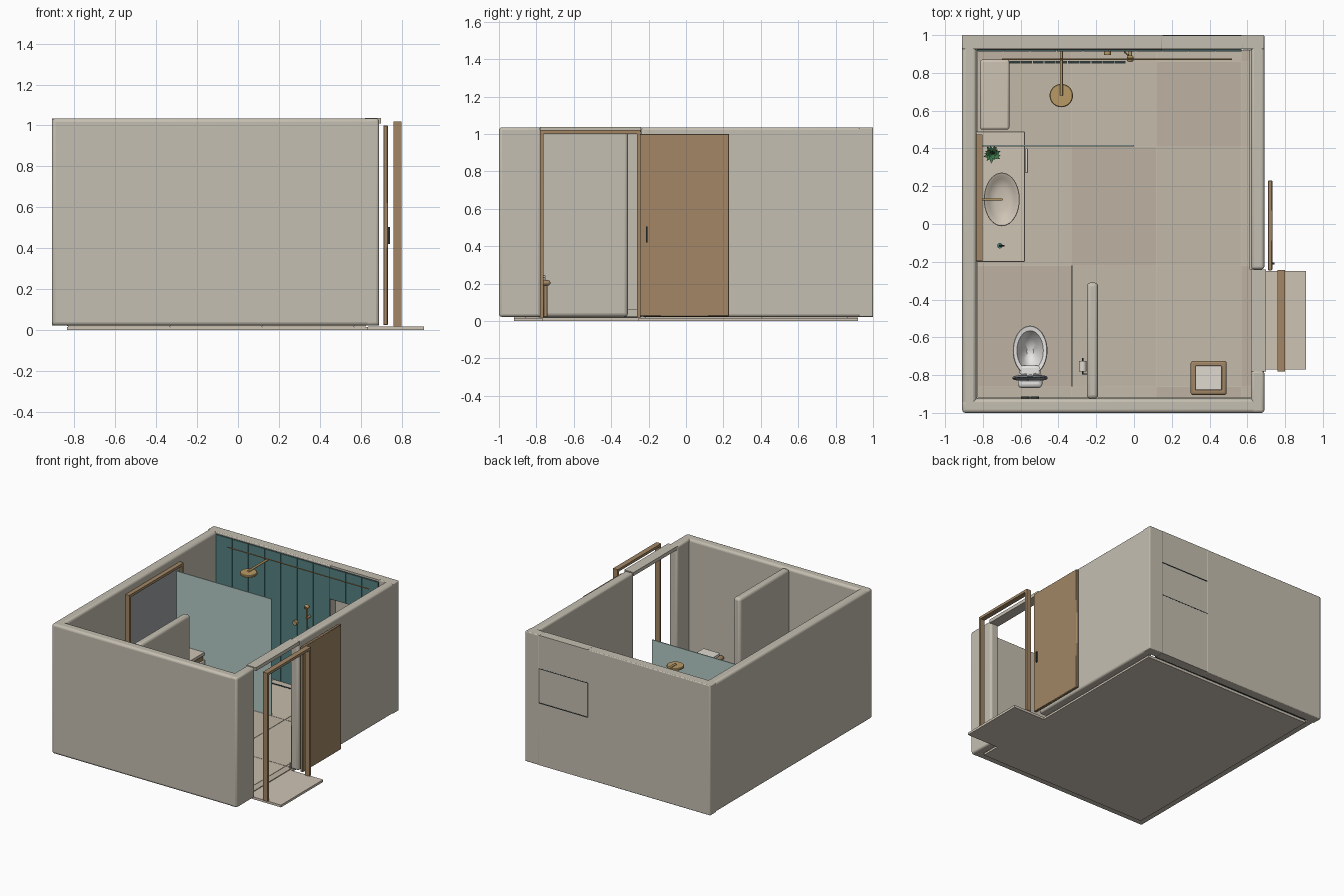
import bpy, bmesh, math, random
from mathutils import Vector, Matrix

random.seed(3)

def mat(name, c):
    m = bpy.data.materials.new(name)
    m.diffuse_color = (*c, 1)
    return m

WALL = mat("plaster", (0.56, 0.52, 0.44))
STONE = mat("stone", (0.62, 0.55, 0.46))
TILES = [mat("floor_tile_%d" % i, (0.54 + d, 0.48 + d, 0.39 + d)) for i, d in enumerate((0, 0.02, -0.03))]
TEAL = mat("teal_tile", (0.09, 0.22, 0.22))
WOOD = mat("wood", (0.36, 0.24, 0.13))
BRASS = mat("brass", (0.48, 0.32, 0.13))
GLASS = mat("glass", (0.45, 0.60, 0.57))
DARK = mat("dark_metal", (0.03, 0.04, 0.04))
WHITE = mat("ceramic", (0.8, 0.79, 0.77))
MIRROR = mat("mirror", (0.35, 0.37, 0.39))
GREEN = mat("leaf", (0.05, 0.18, 0.07))
CREAM = mat("cloth", (0.74, 0.69, 0.62))

def add(name, bm, m):
    bmesh.ops.recalc_face_normals(bm, faces=bm.faces)
    me = bpy.data.meshes.new(name)
    bm.to_mesh(me)
    bm.free()
    o = bpy.data.objects.new(name, me)
    bpy.context.collection.objects.link(o)
    me.materials.append(m)
    return o

def smooth(o):
    bpy.ops.object.select_all(action='DESELECT')
    o.select_set(True)
    bpy.context.view_layer.objects.active = o
    bpy.ops.object.shade_smooth_by_angle(angle=math.radians(40))

def box(name, x, y, z, m, bevel=0, seg=3):
    """Box from (min, max) ranges, optionally rounded."""
    bm = bmesh.new()
    bmesh.ops.create_cube(bm, size=1)
    for v in bm.verts:
        v.co = [(r[0] + r[1]) / 2 + c * (r[1] - r[0]) for r, c in zip((x, y, z), v.co)]
    o = add(name, bm, m)
    if bevel:
        b = o.modifiers.new("round", 'BEVEL')
        b.width, b.segments = bevel, seg
        smooth(o)
    return o

def rod(name, a, b, r, m, n=16):
    a, b = Vector(a), Vector(b)
    d = b - a
    bm = bmesh.new()
    M = Matrix.Translation((a + b) / 2) @ d.to_track_quat('Z', 'Y').to_matrix().to_4x4()
    bmesh.ops.create_cone(bm, cap_ends=True, segments=n, radius1=r, radius2=r, depth=d.length, matrix=M)
    o = add(name, bm, m)
    smooth(o)
    return o

def loft(name, cx, rings, m, n=40):
    """Stack of ellipses (cy, z, rx, ry), capped at both ends."""
    bm = bmesh.new()
    rows = []
    for cy, z, rx, ry in rings:
        rows.append([bm.verts.new((cx + rx * math.cos(2 * math.pi * i / n),
                                   cy + ry * math.sin(2 * math.pi * i / n), z)) for i in range(n)])
    for p, q in zip(rows, rows[1:]):
        for i in range(n):
            j = (i + 1) % n
            bm.faces.new((p[i], p[j], q[j], q[i]))
    bm.faces.new(rows[0])
    bm.faces.new(rows[-1])
    o = add(name, bm, m)
    smooth(o)
    return o

# Floor slab, threshold and tiles
box("floor_slab", (-0.835, 0.635), (-0.92, 0.92), (0, 0.016), STONE)
box("threshold", (0.635, 0.91), (-0.77, -0.25), (0, 0.018), STONE)
xs = [-0.83, -0.33, 0.12, 0.57, 0.625]
ys = [-0.92, -0.86, -0.22, 0.41, 0.86, 0.92]
for i in range(4):
    for j in range(5):
        box("floor_tile", (xs[i], xs[i + 1] - 0.003), (ys[j], ys[j + 1] - 0.003),
            (0.014, 0.022), TILES[(i + 2 * j) % 3])

# Walls, with door gap on the right and window gap at the back
Z = (0.022, 1.035)
box("front_wall", (-0.91, 0.69), (-1, -0.925), Z, WALL, 0.018)
box("left_wall", (-0.91, -0.835), (-1, 1), Z, WALL, 0.018)
box("right_wall_front", (0.62, 0.69), (-1, -0.775), Z, WALL, 0.015)
box("right_wall_back", (0.62, 0.69), (-0.24, 1), Z, WALL, 0.015)
box("door_lintel", (0.62, 0.70), (-0.78, -0.24), (1.01, 1.037), WALL)
box("back_wall_left", (-0.91, 0.15), (0.925, 1), Z, WALL, 0.006)
box("back_wall_right", (0.57, 0.69), (0.925, 1), Z, WALL, 0.006)
box("wall_under_window", (0.148, 0.572), (0.927, 0.999), (0.022, 0.505), WALL)
box("wall_over_window", (0.148, 0.572), (0.927, 0.999), (0.775, 1.034), WALL)
box("window_pane", (0.15, 0.57), (0.985, 0.997), (0.505, 0.775), WALL)
for z in (0.503, 0.771):
    box("window_edge", (0.15, 0.57), (0.984, 1.0), (z, z + 0.006), DARK)
box("partition", (-0.25, -0.19), (-0.925, -0.31), Z, WALL, 0.02)

# Skirting
box("skirting_left", (-0.836, -0.825), (-0.92, 0.92), (0.02, 0.065), WALL)
box("skirting_front", (-0.83, 0.62), (-0.926, -0.915), (0.02, 0.065), WALL)
box("skirting_right", (0.612, 0.622), (-0.24, 0.92), (0.02, 0.065), WALL)

# Teal shower wall: backing strips and panels, leaving the window clear
def tile_wall(x0, x1, z0, z1, n):
    box("tile_grout", (x0, x1), (0.919, 0.926), (z0, z1), DARK)
    w = (x1 - x0) / n
    for i in range(n):
        box("wall_tile", (x0 + i * w + 0.002, x0 + (i + 1) * w - 0.002), (0.914, 0.921), (z0, z1), TEAL)
tile_wall(-0.83, 0.15, 0.022, 1.02, 7)
tile_wall(0.15, 0.57, 0.022, 0.50, 3)
tile_wall(0.15, 0.57, 0.78, 1.02, 3)
rod("curtain_rail", (-0.70, 0.872, 0.972), (0.52, 0.872, 0.972), 0.004, BRASS, 10)

# Shower
box("glass_screen", (-0.825, 0.0), (0.411, 0.419), (0.022, 0.93), GLASS)
loft("shower_head", -0.385, [(0.68, 0.918, 0.058, 0.058), (0.68, 0.922, 0.062, 0.062),
     (0.68, 0.932, 0.062, 0.062), (0.68, 0.936, 0.058, 0.058)], BRASS)
rod("shower_arm", (-0.385, 0.915, 0.943), (-0.385, 0.68, 0.943), 0.008, BRASS)
rod("valve_knob", (-0.14, 0.915, 0.52), (-0.14, 0.895, 0.52), 0.018, BRASS, 24)
rod("hand_shower_mount", (-0.02, 0.915, 0.60), (-0.02, 0.875, 0.60), 0.009, BRASS)
rod("hand_shower", (-0.02, 0.885, 0.50), (-0.02, 0.875, 0.67), 0.006, BRASS)
rod("hand_shower_head", (-0.02, 0.885, 0.69), (-0.02, 0.865, 0.68), 0.017, BRASS)
rod("shower_hose", (-0.02, 0.885, 0.50), (-0.05, 0.91, 0.42), 0.004, BRASS, 8)
for i in range(10):
    box("drain_slot", (-0.66 + i * 0.062, -0.602 + i * 0.062), (0.85, 0.863), (0.02, 0.025), DARK)
box("shower_bench", (-0.815, -0.66), (0.50, 0.87), (0.022, 0.20), STONE, 0.012)

# Vanity with drawers
box("vanity_cabinet", (-0.835, -0.60), (-0.18, 0.47), (0.10, 0.335), WOOD)
for y in (-0.178, 0.149):
    for z in (0.105, 0.222):
        box("drawer_front", (-0.602, -0.588), (y, y + 0.32), (z, z + 0.108), WOOD, 0.003, 1)
box("vanity_top", (-0.835, -0.578), (-0.20, 0.49), (0.335, 0.36), STONE, 0.004)
loft("basin", -0.70, [(0.13, 0.36, 0.06, 0.10), (0.13, 0.38, 0.085, 0.13), (0.13, 0.40, 0.095, 0.142),
     (0.13, 0.403, 0.092, 0.139), (0.13, 0.40, 0.083, 0.128), (0.13, 0.38, 0.068, 0.108),
     (0.13, 0.367, 0.035, 0.06)], STONE)
rod("tap_spout", (-0.83, 0.13, 0.455), (-0.70, 0.13, 0.455), 0.006, BRASS)
rod("tap_tip", (-0.70, 0.13, 0.46), (-0.70, 0.13, 0.435), 0.006, BRASS)
rod("soap_bottle", (-0.71, -0.115, 0.36), (-0.71, -0.115, 0.41), 0.014, TEAL, 20)
rod("soap_pump", (-0.71, -0.115, 0.41), (-0.71, -0.115, 0.43), 0.004, DARK, 10)
rod("soap_nozzle", (-0.715, -0.115, 0.43), (-0.685, -0.115, 0.43), 0.004, DARK, 10)
box("hand_towel", (-0.575, -0.562), (0.27, 0.40), (0.13, 0.31), CREAM, 0.005)

# Mirror on the left wall
box("mirror_glass", (-0.834, -0.818), (-0.18, 0.46), (0.51, 0.96), MIRROR)
for y in (-0.195, 0.455):
    box("mirror_side", (-0.835, -0.802), (y, y + 0.02), (0.49, 0.975), WOOD)
for z in (0.49, 0.955):
    box("mirror_rail", (-0.835, -0.802), (-0.195, 0.475), (z, z + 0.02), WOOD)

# Potted plant
loft("plant_pot", -0.75, [(0.37, 0.36, 0.022, 0.022), (0.37, 0.40, 0.03, 0.03)], STONE, 20)
bm = bmesh.new()
for i in range(26):
    a, t = i * 2.4, random.uniform(0.3, 1.2)
    d = Vector((math.cos(a) * math.sin(t), math.sin(a) * math.sin(t), math.cos(t)))
    s = Vector((-math.sin(a), math.cos(a), 0)) * 0.009
    p, l = Vector((-0.75, 0.37, 0.40)), random.uniform(0.04, 0.065)
    bm.faces.new([bm.verts.new(q) for q in (p, p + d * l * 0.6 + s, p + d * l, p + d * l * 0.6 - s)])
add("plant_leaves", bm, GREEN)

# Toilet
loft("toilet_bowl", -0.55, [(-0.70, 0.022, 0.055, 0.09), (-0.70, 0.08, 0.06, 0.10), (-0.675, 0.15, 0.085, 0.125),
     (-0.67, 0.18, 0.092, 0.132), (-0.67, 0.187, 0.088, 0.128), (-0.67, 0.183, 0.07, 0.105),
     (-0.675, 0.12, 0.045, 0.07), (-0.675, 0.09, 0.018, 0.022)], WHITE)
box("toilet_neck", (-0.605, -0.495), (-0.80, -0.75), (0.10, 0.187), WHITE, 0.012)
box("toilet_back", (-0.615, -0.485), (-0.868, -0.79), (0.022, 0.19), WHITE, 0.02)
lid = loft("toilet_lid", 0, [(0, -0.007, 0.088, 0.115), (0, -0.004, 0.093, 0.12),
           (0, 0.004, 0.093, 0.12), (0, 0.007, 0.088, 0.115)], MIRROR)
lid.rotation_euler = (math.radians(85), 0, 0)
lid.location = (-0.55, -0.815, 0.305)
for x in (-0.575, -0.525):
    rod("flush_button", (x, -0.926, 0.42), (x, -0.913, 0.42), 0.022, DARK, 24)
rod("paper_roll", (-0.272, -0.78, 0.28), (-0.272, -0.725, 0.28), 0.02, CREAM, 24)
rod("paper_bar", (-0.272, -0.795, 0.28), (-0.272, -0.71, 0.28), 0.004, DARK, 10)
box("paper_bracket", (-0.276, -0.25), (-0.797, -0.791), (0.274, 0.286), DARK)
box("floor_trim", (-0.33, -0.325), (-0.86, -0.22), (0.02, 0.024), DARK)

# Stool with folded towel
box("stool_seat", (0.30, 0.49), (-0.905, -0.725), (0.19, 0.218), WOOD, 0.012)
for x in (0.315, 0.452):
    for y in (-0.89, -0.763):
        box("stool_leg", (x, x + 0.022), (y, y + 0.022), (0.022, 0.195), WOOD, 0.003, 1)
for i in range(2):
    box("folded_towel", (0.325, 0.465), (-0.88, -0.75), (0.217 + i * 0.014, 0.231 + i * 0.014), CREAM, 0.006)

# Door frame and sliding door
for y in (-0.78, -0.262):
    box("door_post", (0.76, 0.80), (y, y + 0.018), (0.018, 1.02), WOOD)
box("door_header", (0.76, 0.80), (-0.78, -0.244), (1.0, 1.02), WOOD)
box("sliding_door", (0.71, 0.732), (-0.245, 0.23), (0.025, 1.0), WOOD, 0.003, 1)
box("door_handle", (0.732, 0.744), (-0.215, -0.205), (0.42, 0.505), DARK)
